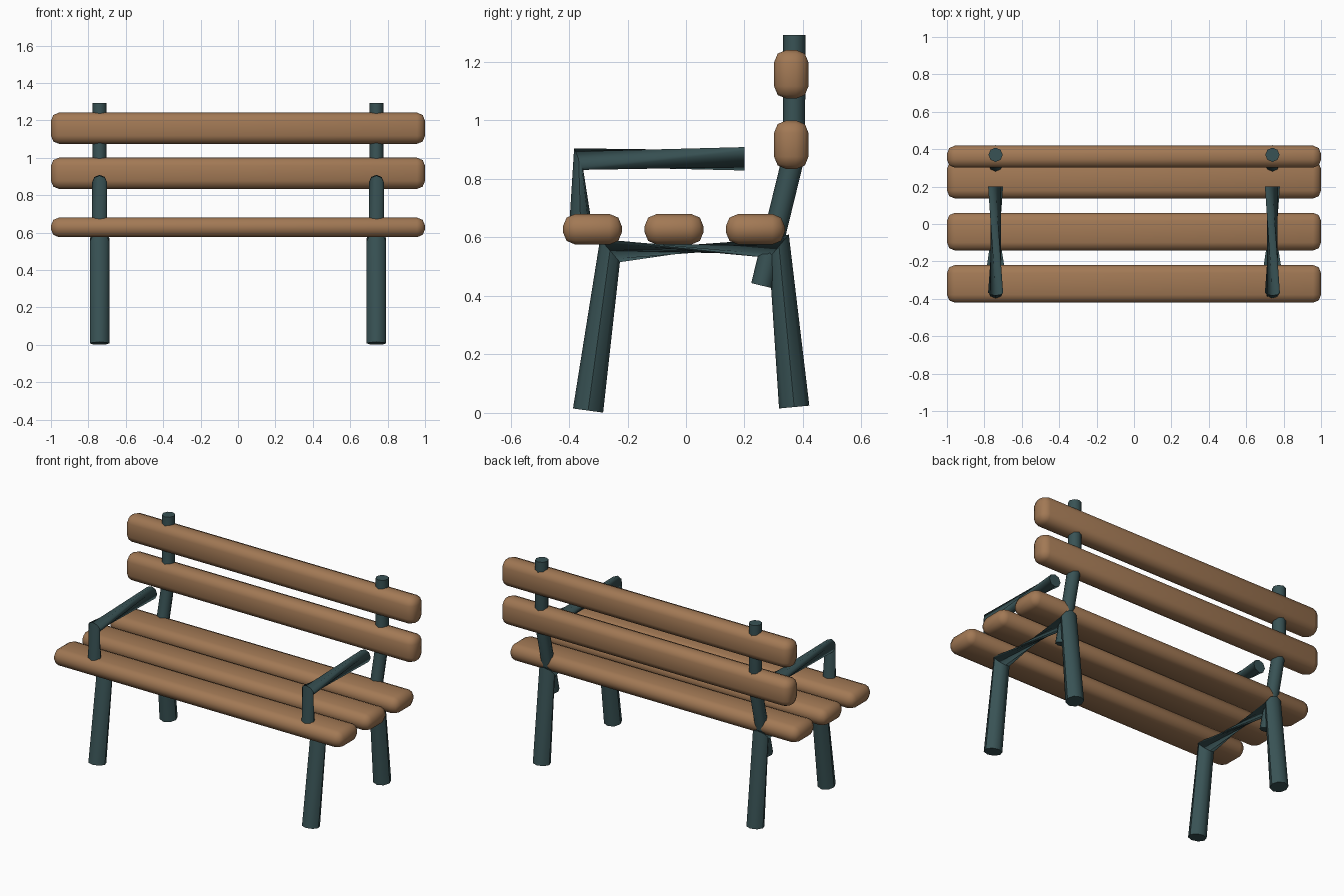
import bpy, bmesh
from math import pi, cos, sin, radians
from mathutils import Vector

if "Cube" in bpy.data.objects:
    bpy.data.objects.remove(bpy.data.objects["Cube"])


def material(name, rgb):
    m = bpy.data.materials.new(name)
    m.diffuse_color = (*rgb, 1)
    m.use_nodes = True
    m.node_tree.nodes["Principled BSDF"].inputs["Base Color"].default_value = m.diffuse_color
    return m


WOOD = material("wood", (0.36, 0.19, 0.09))
METAL = material("metal", (0.04, 0.085, 0.09))


def finish(bm, name, mat, angle):
    bmesh.ops.recalc_face_normals(bm, faces=bm.faces)
    me = bpy.data.meshes.new(name)
    bm.to_mesh(me)
    bm.free()
    me.materials.append(mat)
    for p in me.polygons:
        p.use_smooth = True
    me.set_sharp_from_angle(angle=radians(angle))
    ob = bpy.data.objects.new(name, me)
    bpy.context.collection.objects.link(ob)
    return ob


def slat(name, y, z, depth, height):
    bm = bmesh.new()
    bmesh.ops.create_cube(bm, size=1)
    bmesh.ops.scale(bm, vec=(2, depth, height), verts=bm.verts)
    bmesh.ops.bevel(bm, geom=bm.edges[:], offset=0.043, segments=2,
                    profile=0.5, affect='EDGES')
    finish(bm, name, WOOD, 60).location = (0, y, z)


def tube(name, x, path, r, sides=8):
    """Round bar along (y, z) points; ring axes flip at bends, so bars twist."""
    pts = [Vector((x, y, z)) for y, z in path]
    bm = bmesh.new()
    rings = []
    for i, p in enumerate(pts):
        t = (pts[min(i + 1, len(pts) - 1)] - pts[max(i - 1, 0)]).normalized()
        ref = Vector((1, 0, 0)) if abs(t.y) > 0.95 else Vector((0, 1, 0))
        u = t.cross(ref).normalized()
        v = t.cross(u)
        rings.append([bm.verts.new(p + r * (u * cos(a) + v * sin(a)))
                      for a in (2 * pi * k / sides for k in range(sides))])
    for a, b in zip(rings, rings[1:]):
        for k in range(sides):
            n = (k + 1) % sides
            bm.faces.new((a[k], a[n], b[n], b[k]))
    bm.faces.new(rings[0][::-1])
    bm.faces.new(rings[-1])
    finish(bm, name, METAL, 50)


# Seat slats
for i, y in enumerate((-0.32, -0.041, 0.237)):
    slat(f"seat_slat_{i + 1}", y, 0.628, 0.202, 0.105)

# Backrest slats
for i, z in enumerate((0.917, 1.158)):
    slat(f"back_slat_{i + 1}", 0.36, z, 0.118, 0.167)

# Metal frames on both sides
for side, x in (("left", -0.74), ("right", 0.74)):
    tube(f"leg_frame_{side}", x,
         [(-0.335, 0.008), (-0.26, 0.555), (0.318, 0.57), (0.37, 0.02)], 0.052)
    tube(f"back_post_{side}", x, [(0.26, 0.435), (0.37, 0.885), (0.37, 1.293)], 0.038)
    tube(f"armrest_{side}", x, [(-0.36, 0.63), (-0.367, 0.868), (0.2, 0.869)], 0.04)
